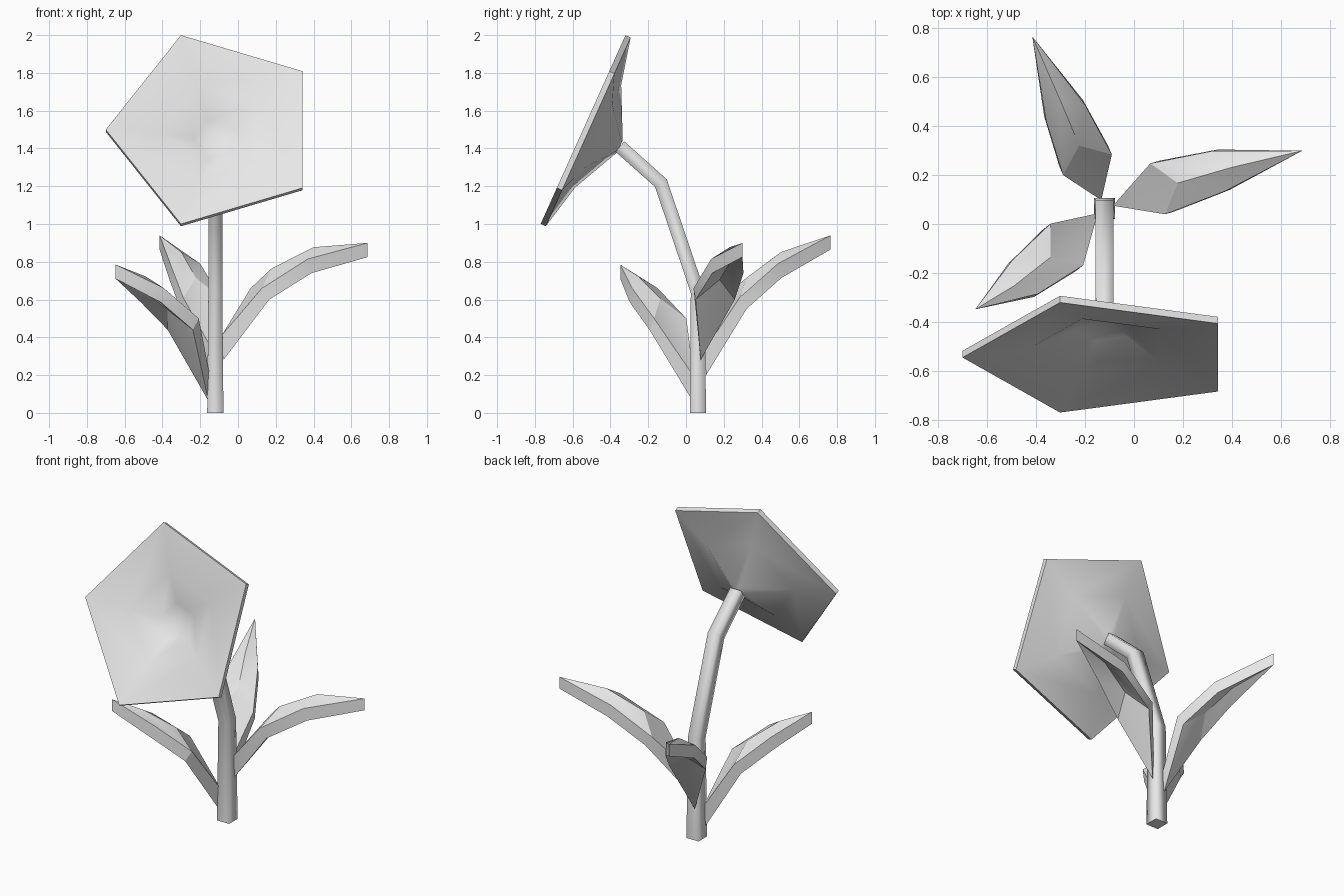
import bpy, bmesh, math
from mathutils import Vector

if "Cube" in bpy.data.objects:
    bpy.data.objects.remove(bpy.data.objects["Cube"])

grey = bpy.data.materials.new("light_grey")
grey.diffuse_color = (0.8, 0.8, 0.8, 1)
grey.use_nodes = True
grey.node_tree.nodes["Principled BSDF"].inputs["Base Color"].default_value = grey.diffuse_color


def finish(name, bm, angle=30):
    bmesh.ops.recalc_face_normals(bm, faces=bm.faces)
    mesh = bpy.data.meshes.new(name)
    bm.to_mesh(mesh)
    bm.free()
    mesh.materials.append(grey)
    ob = bpy.data.objects.new(name, mesh)
    bpy.context.collection.objects.link(ob)
    bpy.ops.object.select_all(action='DESELECT')
    bpy.context.view_layer.objects.active = ob
    ob.select_set(True)
    bpy.ops.object.shade_smooth_by_angle(angle=math.radians(angle))
    return ob


def loft(bm, rings):
    """Bridge consecutive closed rings of vertices."""
    for a, b in zip(rings, rings[1:]):
        n = len(a)
        for i in range(n):
            j = (i + 1) % n
            bm.faces.new((a[i], a[j], b[j], b[i]))


# Stem: square section swept along a bent path (y, z, half width, section tilt)
bm = bmesh.new()
rings = []
for y, z, h, tilt in [(.063, 0, .043, 0), (.062, .64, .037, 8),
                      (-.133, 1.217, .037, 33), (-.35, 1.41, .036, 50)]:
    t = math.radians(tilt)
    rings.append([bm.verts.new((-.12 + sx * h, y + sy * h * math.cos(t),
                                z + sy * h * math.sin(t)))
                  for sx, sy in ((-1, -1), (1, -1), (1, 1), (-1, 1))])
loft(bm, rings)
caps = [bm.faces.new(rings[0]), bm.faces.new(rings[-1])]
for e in {e for f in caps for e in f.edges}:
    e.smooth = False
finish("stem", bm, 120)

# Blossom: five-sided thin bowl, rings of (radius, depth behind the front plane)
bm = bmesh.new()
centre = Vector((-.124, -.545, 1.5))
up = Vector((0, .41, .912))
back = Vector((0, .912, -.41))
rings = []
for r, d in [(.036, .215), (.314, .087), (.576, .03), (.576, 0),
             (.288, .05), (.115, .125)]:
    ring = []
    for k in range(5):
        a = math.pi + k * math.tau / 5
        ring.append(bm.verts.new(centre + back * d + up * (r * math.sin(a))
                                 + Vector((r * math.cos(a), 0, 0))))
    rings.append(ring)
loft(bm, rings)
bm.faces.new(rings[0])
bottom = bm.verts.new(centre + back * .165)
for k in range(5):
    bm.faces.new((rings[-1][k], rings[-1][(k + 1) % 5], bottom))
finish("blossom", bm)


# Leaves: ridged blades; each has two cross-sections between base and tip
def leaf(name, direction, base, first, second, tip, sway):
    bm = bmesh.new()
    d = Vector((direction[0], direction[1], 0)).normalized()
    side = Vector((-d.y, d.x, 0))
    origin = Vector((-.12, .065, 0))

    def layer(offsets):
        def vert(r, z, p, off):
            return bm.verts.new(origin + d * (r + off[0]) + side * p
                                + Vector((0, 0, z + off[1])))
        (r1, z1), (r2, z2) = first, second
        o = offsets
        b = vert(.035, base, 0, o[0])
        s1 = [vert(r1, z1, sway + .108, o[1]),
              vert(r1 + .085, z1 + .105, sway, o[1]),
              vert(r1, z1, sway - .108, o[1])]
        s2 = [vert(r2, z2, sway + .086, o[2]),
              vert(r2 + .055, z2 + .062, sway, o[2]),
              vert(r2, z2, sway - .086, o[2])]
        t = vert(tip[0], tip[1], 0, o[3])
        for i in (0, 1):
            bm.faces.new((b, s1[i], s1[i + 1]))
            bm.faces.new((s1[i], s2[i], s2[i + 1], s1[i + 1]))
            bm.faces.new((s2[i], t, s2[i + 1]))
        return [b, s1[0], s2[0], t, s2[2], s1[2]]

    top = layer([(0, 0)] * 4)
    under = layer([(.01, -.13), (.04, -.06), (.02, -.075), (0, -.075)])
    loft(bm, [top, under])
    finish(name, bm)


leaf("right_leaf", (.81, .235), .41, (.23, .66), (.49, .815), (.84, .90), .015)
leaf("back_leaf", (-.295, .70), .33, (.19, .61), (.42, .79), (.76, .94), -.004)
leaf("left_leaf", (-.53, -.415), .19, (.213, .50), (.43, .66), (.67, .785), .022)
